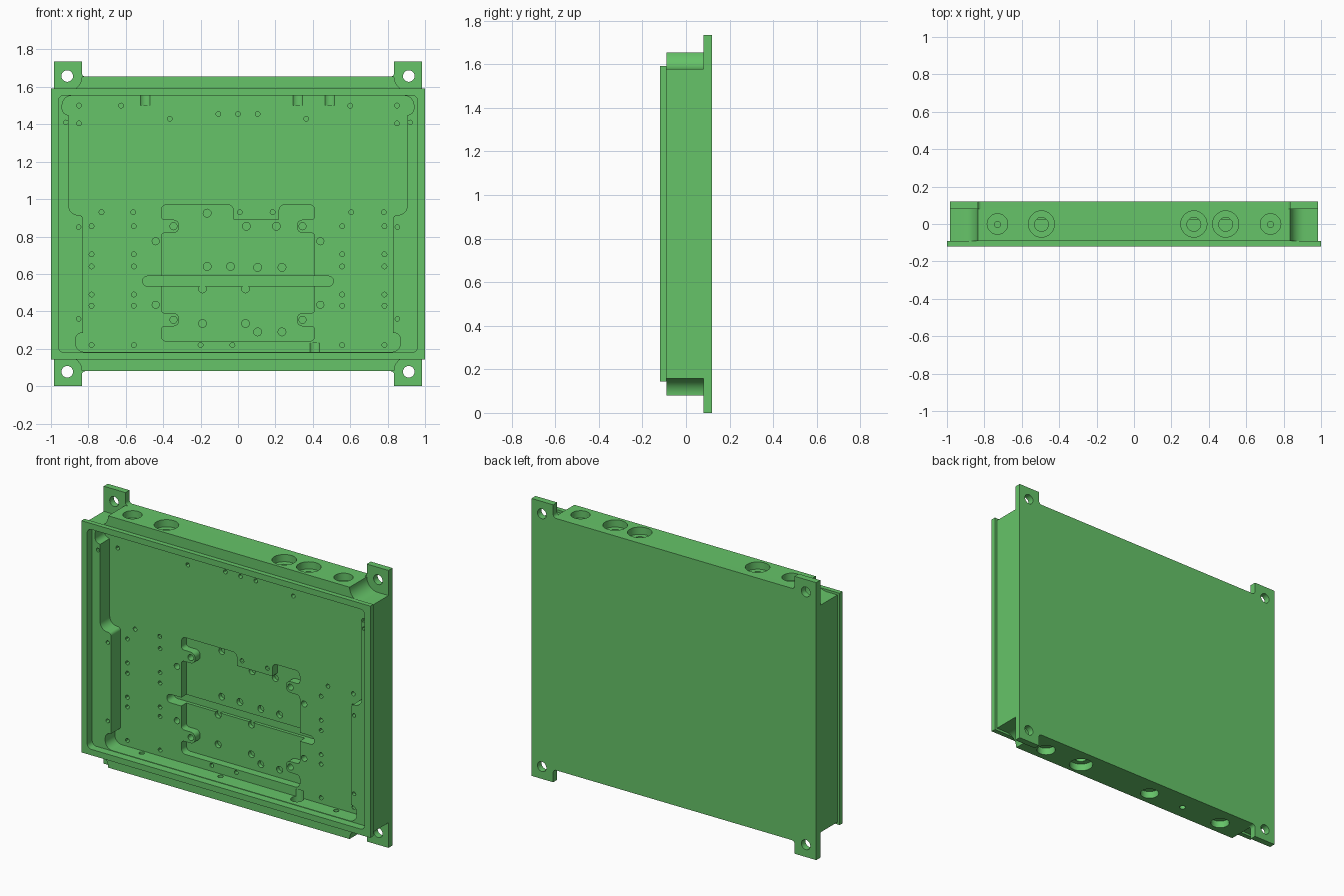
import bpy, bmesh
from math import cos, sin, pi, tan
from mathutils import Vector

if "Cube" in bpy.data.objects:
    bpy.data.objects.remove(bpy.data.objects["Cube"])

green = bpy.data.materials.new("green_paint")
green.use_nodes = True
COLOR = (0.133, 0.55, 0.14, 1)
green.diffuse_color = COLOR
green.node_tree.nodes["Principled BSDF"].inputs["Base Color"].default_value = COLOR

MID = 0.8675  # height of the housing centre


def fillet(points, steps=8):
    """Round the corners of a polygon given as (x, z, radius)."""
    out = []
    n = len(points)
    for i, (x, z, r) in enumerate(points):
        p = Vector((x, z))
        if r <= 0:
            out.append(p)
            continue
        a = (Vector(points[i - 1][:2]) - p).normalized()
        b = (Vector(points[(i + 1) % n][:2]) - p).normalized()
        half = a.angle(b) / 2
        centre = p + (a + b).normalized() * (r / sin(half))
        start = p + a * (r / tan(half)) - centre
        end = p + b * (r / tan(half)) - centre
        sweep = start.angle(end)
        for k in range(steps + 1):
            t = k / steps
            out.append(centre + (start * sin((1 - t) * sweep) + end * sin(t * sweep)) / sin(sweep))
    return out


def mirror_x(right):
    return right + [(-x, z, r) for x, z, r in reversed(right)]


def mirror_z(upper):
    return upper + [(x, 2 * MID - z, r) for x, z, r in reversed(upper)]


def disc(x, z, r, sides=20):
    return [Vector((x + r * cos(2 * pi * k / sides), z + r * sin(2 * pi * k / sides)))
            for k in range(sides)]


def solid(name, outlines, low, high, axis="Y"):
    """Extrude outlines between two values along Y, or along Z when asked."""
    bm = bmesh.new()
    for outline in outlines:
        def ring(h):
            return [bm.verts.new((p.x, h, p.y) if axis == "Y" else (p.x, p.y, h)) for p in outline]
        a, b = ring(low), ring(high)
        bm.faces.new(a)
        bm.faces.new(b[::-1])
        for i in range(len(a)):
            j = (i + 1) % len(a)
            bm.faces.new((a[j], a[i], b[i], b[j]))
    bmesh.ops.recalc_face_normals(bm, faces=bm.faces)
    mesh = bpy.data.meshes.new(name)
    bm.to_mesh(mesh)
    bm.free()
    mesh.materials.append(green)
    obj = bpy.data.objects.new(name, mesh)
    bpy.context.collection.objects.link(obj)
    return obj


def combine(tool, operation="DIFFERENCE"):
    tool.hide_render = True
    bpy.context.view_layer.objects.active = housing
    mod = housing.modifiers.new("join", "BOOLEAN")
    mod.operation, mod.solver, mod.object = operation, "EXACT", tool
    bpy.ops.object.modifier_apply(modifier=mod.name)
    bpy.data.objects.remove(tool)


def both(x, z):
    return [(x, z), (-x, z)]


# Housing: back plate with mounting ears, block with scooped corners, front flange
plate = mirror_x(mirror_z([(0.835, 1.655, 0.02), (0.835, 1.735, 0), (0.985, 1.735, 0)]))
housing = solid("housing", [fillet(plate)], 0.08, 0.12)
block = mirror_x(mirror_z([(0.835, 1.655, 0), (0.835, 1.578, 0.076), (0.985, 1.578, 0)]))
combine(solid("block", [fillet(block)], -0.09, 0.08), "UNION")
flange = mirror_x(mirror_z([(1, 1.592, 0)]))
combine(solid("flange", [fillet(flange)], -0.12, -0.09), "UNION")

# Shallow lip recess and main pocket
lip = mirror_x(mirror_z([(0.96, 1.555, 0.03)]))
combine(solid("lip_recess", [fillet(lip)], -0.2, -0.07))
pocket = mirror_x([
    (0.94, 1.553, 0.05), (0.94, 1.45, 0.034), (0.905, 1.45, 0),
    (0.905, 0.915, 0.05), (0.83, 0.915, 0.02),
    (0.83, 0.285, 0), (0.87, 0.285, 0.038), (0.87, 0.183, 0.05)])
combine(solid("pocket", [fillet(pocket)], -0.2, 0.025))

# Centre recess with four screw tabs and a notch in its top edge
def tab(top):
    low = top - 0.07
    return [(0.41, top, 0.02), (0.315, top, 0.03), (0.315, low, 0.03), (0.41, low, 0.02)]


right = [(0.41, 0.97, 0.03)] + tab(0.89) + tab(0.39) + [(0.41, 0.24, 0.03)]
notch = [(-0.025, 0.97, 0.03), (-0.025, 0.89, 0), (0.22, 0.89, 0), (0.22, 0.97, 0.03)]
combine(solid("centre_recess", [fillet(mirror_x(right) + notch)], -0.2, 0.075))
slot = mirror_x([(0.51, 0.588, 0.026), (0.51, 0.535, 0.026)])
combine(solid("cross_slot", [fillet(slot)], -0.2, 0.095))

# Small screw holes in the pocket floor
small = both(0.85, 1.5) + both(0.85, 1.405) + both(0.365, 1.43) + both(0.105, 1.455)
small += [(0, 1.455), (-0.625, 1.5), (0.6, 1.5), (-0.2, 0.22), (-0.03, 0.22)]
small += [(x, 0.93) for x in (-0.73, -0.56, 0.01, 0.185, 0.605, 0.78)]
for z in (0.855, 0.705, 0.64, 0.49, 0.43, 0.22):
    small += both(0.783, z) + both(0.557, z)
combine(solid("floor_holes", [disc(x, z, 0.013, 12) for x, z in small], -0.2, 0.06))

# Screw holes in the ledge
ledge = both(0.92, 1.41) + both(0.852, 0.85) + both(0.852, 0.36)
combine(solid("ledge_holes", [disc(x, z, 0.012, 12) for x, z in ledge], -0.2, -0.03))

# Larger screw holes around the centre recess
posts = both(0.345, 0.855) + both(0.44, 0.775) + both(0.44, 0.435) + both(0.345, 0.355)
combine(solid("post_holes", [disc(x, z, 0.019, 16) for x, z in posts], -0.2, 0.07))

# Blind holes in the recess floor
blind = [(-0.165, 0.925), (0.045, 0.855), (0.205, 0.855), (-0.165, 0.64), (-0.04, 0.64)]
blind += [(x, z) for x in (-0.19, 0.04) for z in (0.52, 0.335)]
blind += [(x, z) for x in (0.105, 0.235) for z in (0.635, 0.29)]
combine(solid("blind_holes", [disc(x, z, 0.021, 16) for x, z in blind], -0.2, 0.1))

# Mounting holes through the ears
ears = both(0.913, 1.658) + both(0.913, 0.077)
combine(solid("ear_holes", [disc(x, z, 0.031) for x, z in ears], 0.04, 0.2))

# Connector ports: wide counterbore, then a narrower hole through the wall
wide, bore = (0.07, 0.037), (0.055, 0.016)
top_ports = [(-0.73, bore), (0.73, bore), (-0.495, wide), (0.32, wide), (0.49, wide)]
bottom_ports = [(-0.665, bore), (0.68, bore), (-0.12, bore), (0.41, wide)]
for ports, outer, seat, inner in ((top_ports, 1.8, 1.61, 1.5), (bottom_ports, -0.1, 0.125, 0.23)):
    for k, end in ((0, seat), (1, inner)):
        discs = [disc(x, 0 if k == 0 else -0.002, size[k], 28) for x, size in ports]
        combine(solid("ports", discs, min(outer, end), max(outer, end), "Z"))
combine(solid("vent_hole", [disc(-0.375, 0, 0.019, 16)], -0.1, 0.13, "Z"))

# Smooth the round walls, keep the edges sharp
bpy.ops.object.select_all(action="DESELECT")
housing.select_set(True)
bpy.context.view_layer.objects.active = housing
bpy.ops.object.shade_smooth_by_angle(angle=pi / 6)
